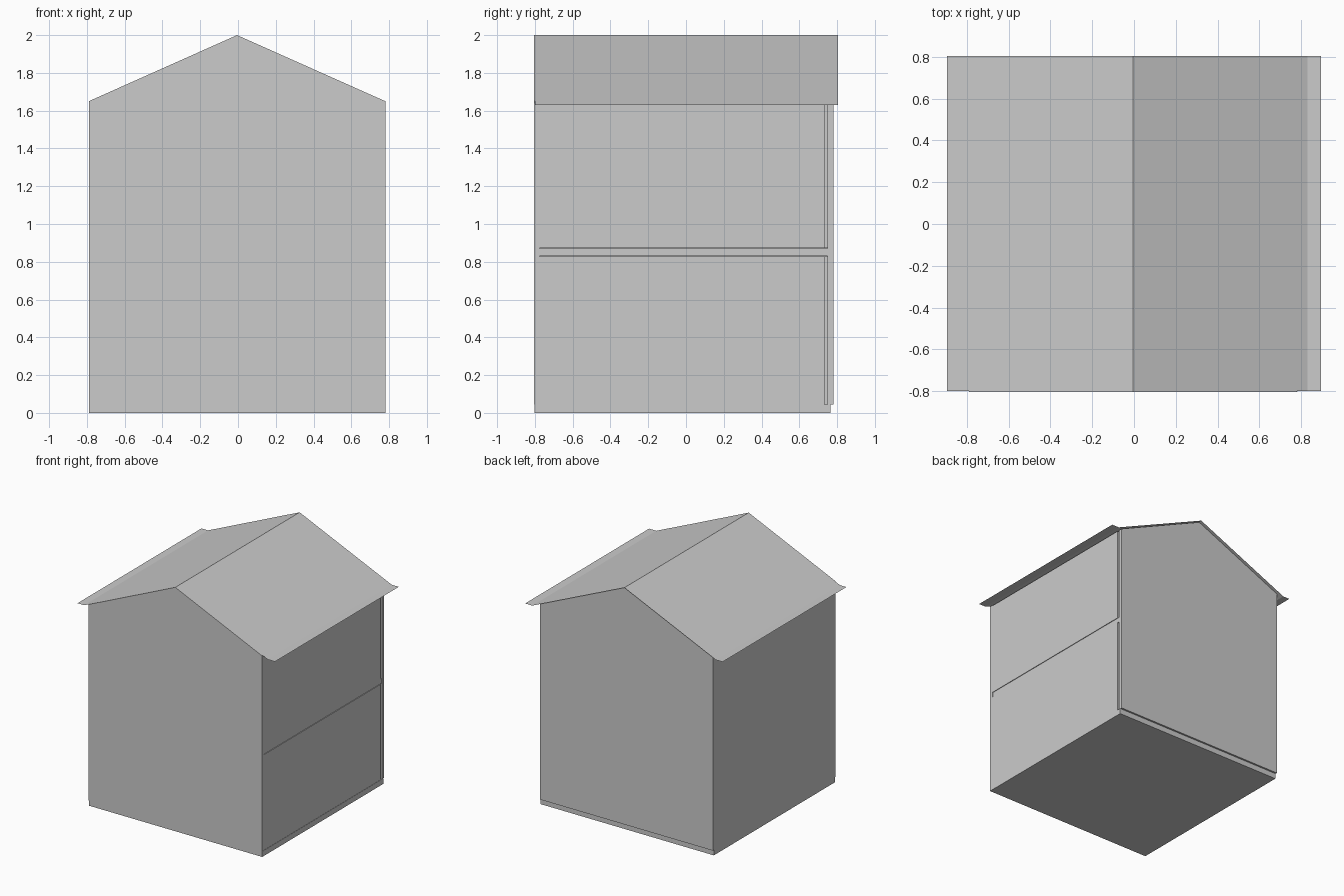
import bpy

if "Cube" in bpy.data.objects:
    bpy.data.objects.remove(bpy.data.objects["Cube"])

CX = -0.005          # ridge line
RIDGE, EAVE = 2.0, 1.65


def mesh(name, verts, faces):
    me = bpy.data.meshes.new(name)
    me.from_pydata(verts, [], faces)
    ob = bpy.data.objects.new(name, me)
    bpy.context.collection.objects.link(ob)
    return ob


def box(name, x0, x1, y0, y1, z0, z1):
    v = [(x, y, z) for z in (z0, z1) for x, y in ((x0, y0), (x1, y0), (x1, y1), (x0, y1))]
    return mesh(name, v, [(3, 2, 1, 0), (4, 5, 6, 7), (0, 1, 5, 4),
                          (1, 2, 6, 5), (2, 3, 7, 6), (3, 0, 4, 7)])


def gable(name, y0, y1, z0, drop):
    # Pentagonal end wall extruded along y
    p = [(-0.79, z0), (0.78, z0), (0.78, EAVE - drop), (CX, RIDGE - drop), (-0.79, EAVE - drop)]
    v = [(x, y, z) for y in (y0, y1) for x, z in p]
    f = [(0, 1, 2, 3, 4), (9, 8, 7, 6, 5)]
    f += [(i, i + 5, (i + 1) % 5 + 5, (i + 1) % 5) for i in range(5)]
    return mesh(name, v, f)


# Floors
box("ground_floor", -0.788, 0.782, -0.803, 0.765, 0.0, 0.045)
box("upper_floor", -0.77, 0.777, -0.78, 0.77, 0.83, 0.87)

# End walls
gable("front_wall", -0.805, -0.775, 0.045, 0.0)
gable("back_wall", 0.748, 0.78, 0.045, 0.004)

# Side walls: the left one is whole, the right one is split by floor
box("left_wall", -0.79, -0.76, -0.775, 0.748, 0.045, EAVE - 0.004)
for name, z0, z1 in (("lower_right_wall", 0.045, 0.828), ("upper_right_wall", 0.872, EAVE - 0.004)):
    box(name, 0.75, 0.78, -0.775, 0.732, z0, z1)
    # Recessed strip behind the corner slot
    box(name + "_corner_post", 0.735, 0.755, 0.715, 0.76, z0, z1)

# Thin roof sheet with flat lips at the eaves
profile = [(-0.895, 1.63), (-0.835, 1.63), (CX, RIDGE), (0.83, 1.63), (0.895, 1.63)]
verts = [(x, y, z) for y in (-0.8, 0.805) for x, z in profile]
mesh("roof", verts, [(i, i + 1, i + 6, i + 5) for i in range(4)])
